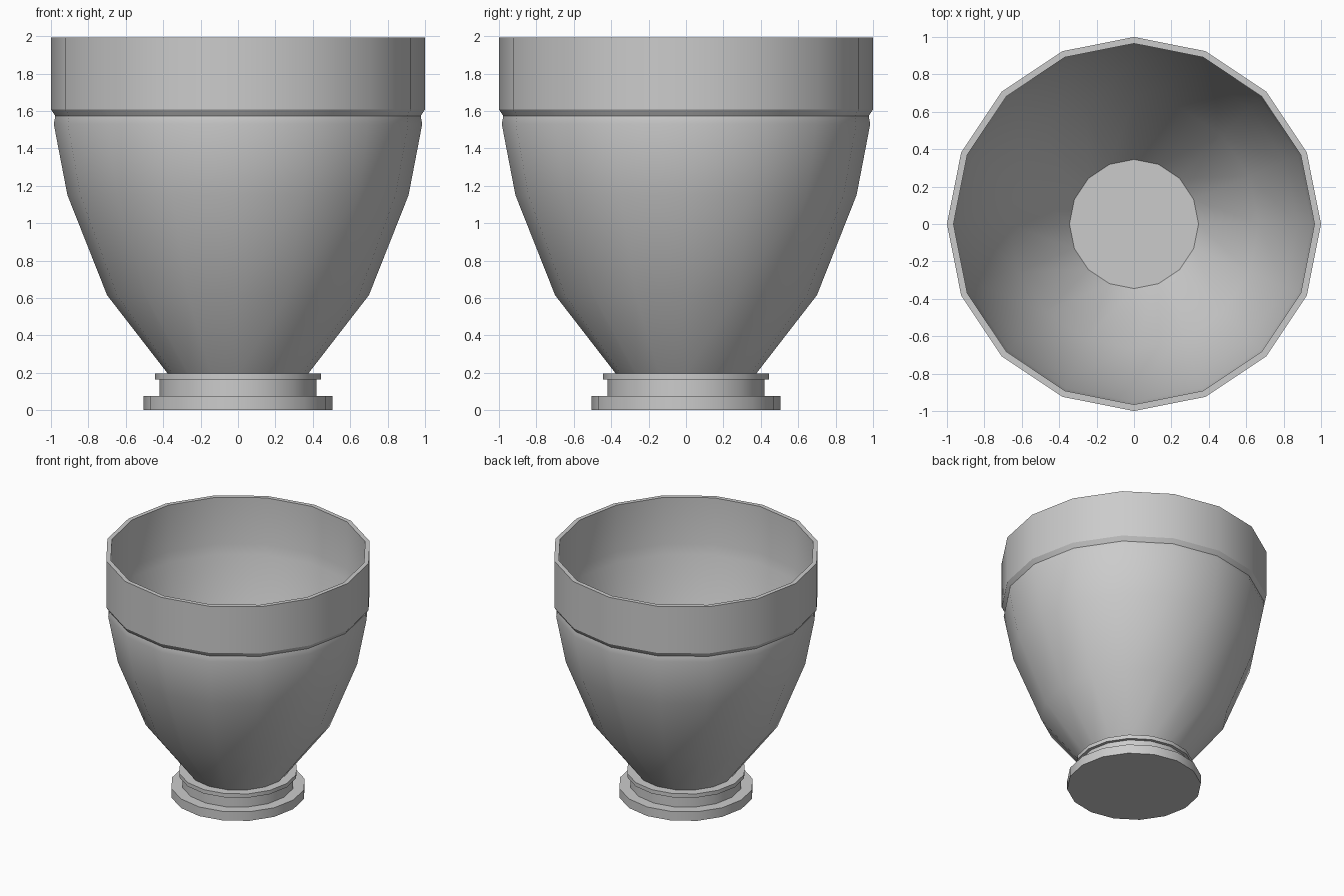
import bpy, bmesh, math

if "Cube" in bpy.data.objects:
    bpy.data.objects.remove(bpy.data.objects["Cube"])

SIDES = 16


def lathe(name, profile, closed=False, angle=30):
    """Spin an (r, z) profile around z; open profiles are capped at both ends."""
    bm = bmesh.new()
    rings = [[bm.verts.new((r * math.cos(2 * math.pi * i / SIDES),
                            r * math.sin(2 * math.pi * i / SIDES), z))
              for i in range(SIDES)] for r, z in profile]
    pairs = list(zip(rings, rings[1:]))
    if closed:
        pairs.append((rings[-1], rings[0]))
    else:
        bm.faces.new(rings[0])
        bm.faces.new(rings[-1])
    for a, b in pairs:
        for i in range(SIDES):
            j = (i + 1) % SIDES
            bm.faces.new((a[i], a[j], b[j], b[i]))
    bmesh.ops.recalc_face_normals(bm, faces=bm.faces)
    mesh = bpy.data.meshes.new(name)
    bm.to_mesh(mesh)
    bm.free()
    obj = bpy.data.objects.new(name, mesh)
    bpy.context.collection.objects.link(obj)
    bpy.ops.object.select_all(action='DESELECT')
    obj.select_set(True)
    bpy.context.view_layer.objects.active = obj
    bpy.ops.object.shade_smooth_by_angle(angle=math.radians(angle))
    return obj


# Stepped foot: wide plinth, neck and thin collar; its top is the cup floor
lathe("foot", [(0.505, 0), (0.505, 0.075), (0.42, 0.075), (0.42, 0.163),
               (0.445, 0.163), (0.445, 0.195)])

# Thin-walled bowl with a groove and a straight rim band
outer = [(0.375, 0.195), (0.70, 0.615), (0.912, 1.15), (0.985, 1.53),
         (0.977, 1.573), (1.0, 1.608), (1.0, 1.993)]
inner = [(0.965, 1.993), (0.965, 1.61), (0.95, 1.53), (0.877, 1.16),
         (0.668, 0.63), (0.345, 0.195)]
lathe("bowl", outer + inner, closed=True)
